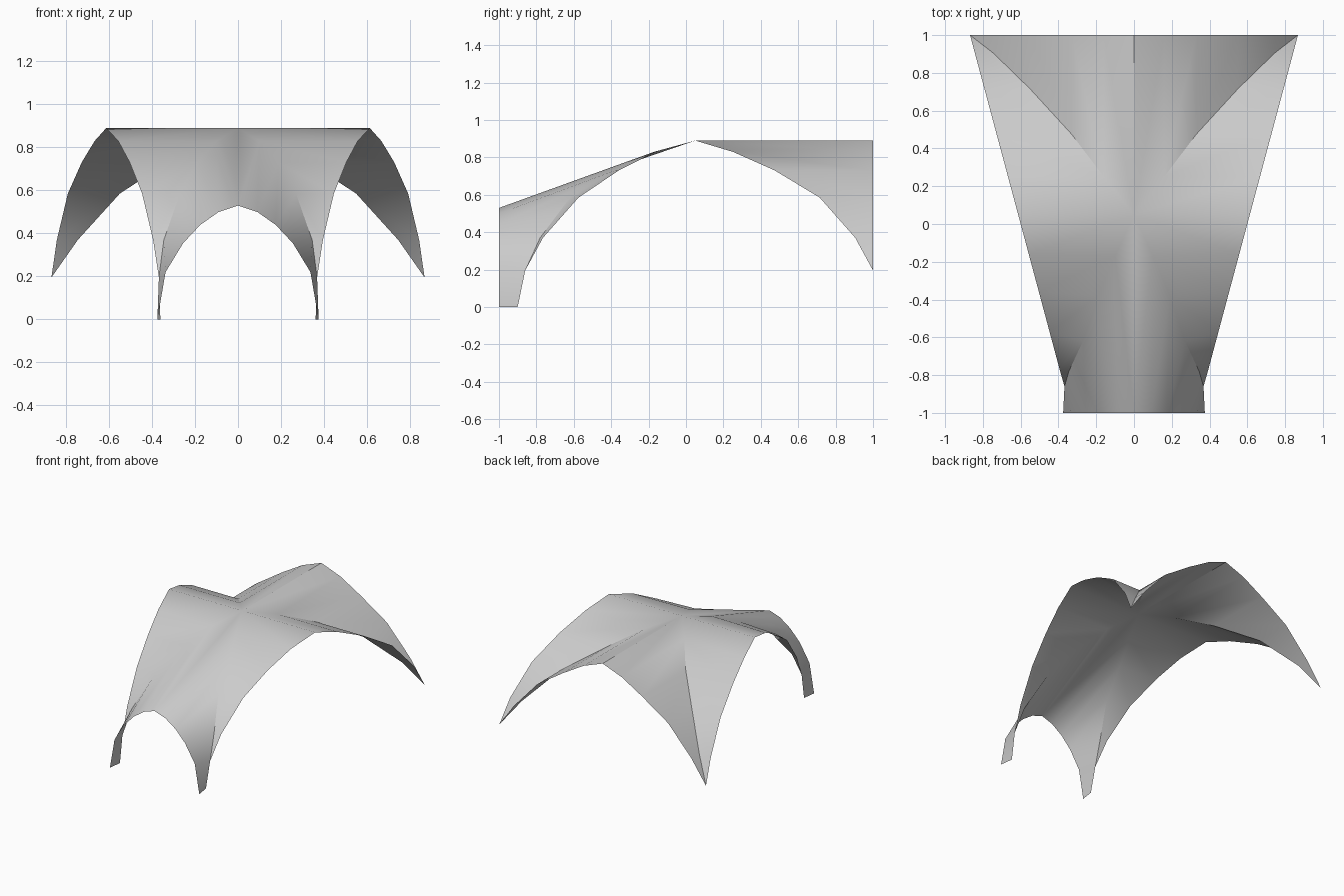
import bpy, bmesh
from mathutils import Vector

cube = bpy.data.objects.get("Cube")
if cube:
    bpy.data.objects.remove(cube)


def rim(y, z):
    """Point on the slanted side of the tapering plan."""
    return (0.6 + 0.268 * y, y, z)


# Shared heights of the arch courses, crown to springing
heights = [0.89, 0.83, 0.73, 0.585, 0.37, 0.195]
crown = (0, 0.05, 0.89)

# Back half: groin and rim
back_y = [0.05, 0.25, 0.475, 0.715, 0.905, 1]
back_x = [0, 0.16, 0.33, 0.55, 0.745, 0.868]
back_groin = list(zip(back_x, back_y, heights))
back_rim = [rim(y, z) for y, z in zip(back_y, heights)]
back_arch = [(x, 1, z) for x, z in zip(back_x, heights)]

# Front half: groin, rim and the lower front arch
front_groin = [crown, (0.1, -0.17, 0.83), (0.19, -0.38, 0.73), (0.27, -0.62, 0.585),
               (0.345, -0.78, 0.37), (0.368, -0.86, 0.195), (0.361, -0.9, 0)]
front_rim = [rim(y, z) for y, z in zip([0.05, -0.16, -0.36, -0.575, -0.765], heights)]
front_rim.append(front_groin[5])
front_arch = [(0, -1, 0.53), (0, -1, 0.53), (0.09, -1, 0.5), (0.175, -1, 0.44),
              (0.255, -1, 0.355), (0.337, -1, 0.22), (0.375, -1, 0)]

bm = bmesh.new()


def web(a, b, side):
    """Ruled surface between two rows of points, dropping repeated corners."""
    for i in range(len(a) - 1):
        corners = []
        for p in (a[i], a[i + 1], b[i + 1], b[i]):
            q = Vector((p[0] * side, p[1], p[2]))
            if all((q - c).length > 0.002 for c in corners):
                corners.append(q)
        if len(corners) > 2:
            bm.faces.new([bm.verts.new(c) for c in corners])


# Four webs of the vault, each built as two mirrored halves
for side in (1, -1):
    web(back_groin, back_arch, side)
    web(back_groin, back_rim, side)
    web(front_groin[:6], front_rim, side)
    web(front_groin, front_arch, side)

bmesh.ops.remove_doubles(bm, verts=bm.verts, dist=0.002)
bmesh.ops.recalc_face_normals(bm, faces=bm.faces)
bm.normal_update()
if sum(f.normal.z * f.calc_area() for f in bm.faces) < 0:
    bmesh.ops.reverse_faces(bm, faces=bm.faces)

mesh = bpy.data.meshes.new("vault_shell")
bm.to_mesh(mesh)
bm.free()
vault = bpy.data.objects.new("vault_shell", mesh)
bpy.context.collection.objects.link(vault)

# Plain grey finish
grey = bpy.data.materials.new("light_grey")
grey.use_nodes = True
colour = (0.6, 0.6, 0.6, 1)
grey.diffuse_color = colour
grey.node_tree.nodes["Principled BSDF"].inputs["Base Color"].default_value = colour
mesh.materials.append(grey)

# Smooth webs with crisp groins
bpy.ops.object.select_all(action='DESELECT')
vault.select_set(True)
bpy.context.view_layer.objects.active = vault
bpy.ops.object.shade_smooth_by_angle(angle=0.6)
